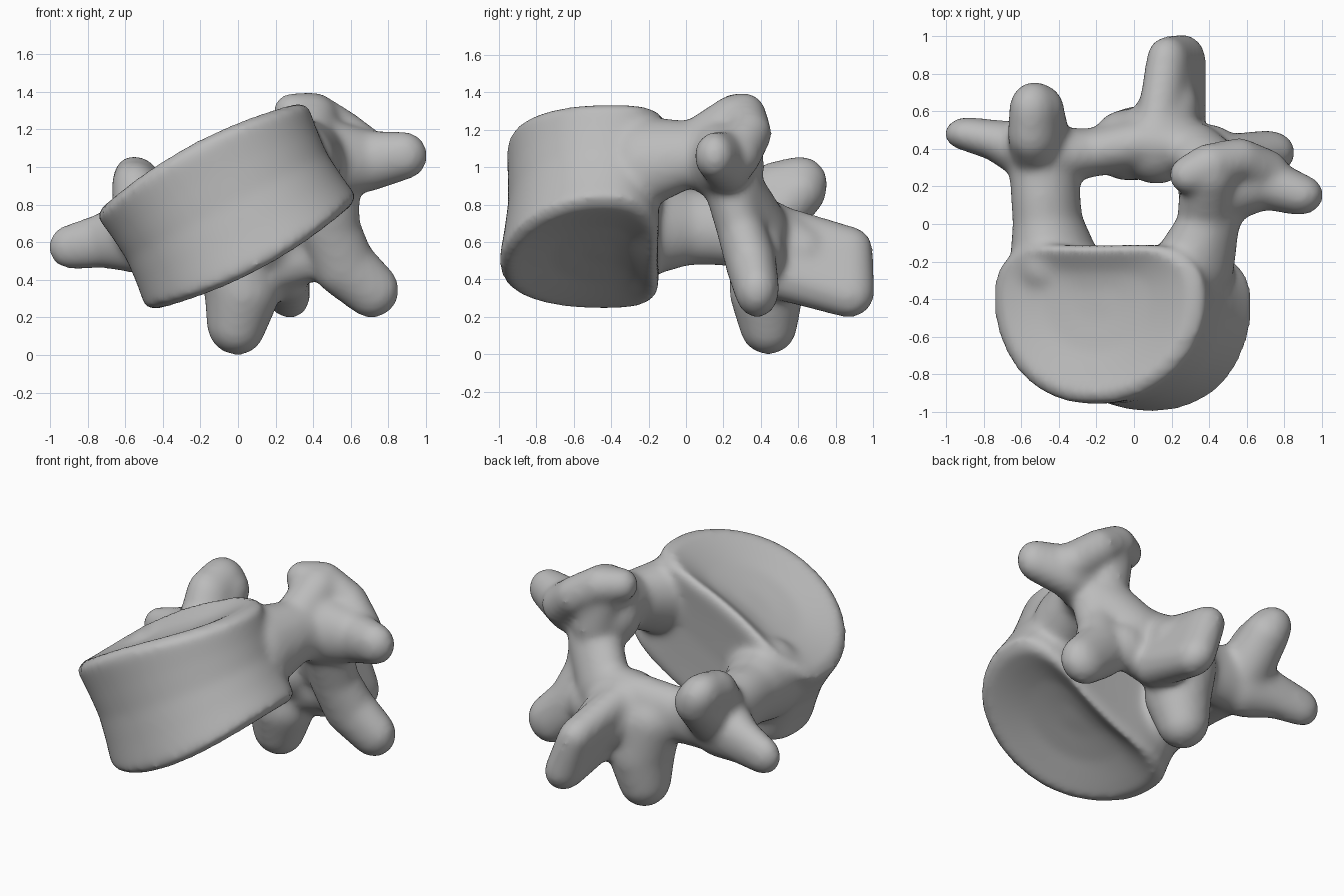
import bpy, bmesh
from math import radians, cos, sin, tau, copysign
from mathutils import Matrix, Vector

cube = bpy.data.objects.get("Cube")
if cube:
    bpy.data.objects.remove(cube, do_unlink=True)

# The bone leans sideways: its own left end is raised
TILT = Matrix.Rotation(radians(-28), 3, 'Y')
bone = bmesh.new()


def hull(balls, squash):
    """Wrap one convex skin around balls (x, y, z, radius), squashed along the tilted axes."""
    part = bmesh.new()
    for x, y, z, radius in balls:
        made = bmesh.ops.create_icosphere(part, subdivisions=3, radius=radius)
        for v in made["verts"]:
            v.co = Vector((x, y, z)) + TILT @ (v.co * Vector(squash))
    result = bmesh.ops.convex_hull(part, input=part.verts)
    loose = {g for g in result["geom_interior"] + result["geom_unused"]
             if isinstance(g, bmesh.types.BMVert)}
    bmesh.ops.delete(part, geom=list(loose), context='VERTS')
    add_to_bone(part)


def limb(*balls, squash=(1, 1, 1)):
    """Chain of hulls that runs from ball to ball."""
    for pair in zip(balls, balls[1:]):
        hull(pair, squash)


def add_to_bone(part):
    bmesh.ops.recalc_face_normals(part, faces=part.faces)
    mesh = bpy.data.meshes.new("part")
    part.to_mesh(mesh)
    part.free()
    bone.from_mesh(mesh)
    bpy.data.meshes.remove(mesh)


def body_ring(part, height, scale, segments=72):
    """Rounded front, squarer dented back; the rim dips towards both ends."""
    ring = []
    for i in range(segments):
        c, s = cos(tau * i / segments), sin(tau * i / segments)
        u = 0.635 * copysign(abs(c) ** (0.75 if s > 0 else 0.95), c)
        v = 0.34 * s ** 0.75 - 0.05 * s ** 8 if s > 0 else 0.56 * s
        dip = 1 - 0.22 * (u * scale / 0.635) ** 2
        local = Vector((u * scale, v * scale, height * dip))
        spot = Vector((-0.06, -0.42 + 0.06 * height, 0.79)) + TILT @ local
        ring.append(part.verts.new(spot))
    return ring


# Vertebral body: waisted drum with dished end plates
part = bmesh.new()
half = [(0.29, 0.2), (0.31, 0.5), (0.355, 0.75), (0.385, 0.9), (0.35, 1.0), (0.18, 0.97)]
profile = [(-h, s) for h, s in half] + [(0, 0.95)] + half[::-1]
rings = [body_ring(part, h, s) for h, s in profile]
for low, high in zip(rings, rings[1:]):
    for i in range(len(low)):
        j = (i + 1) % len(low)
        part.faces.new((low[i], low[j], high[j], high[i]))
part.faces.new(rings[0][::-1])
part.faces.new(rings[-1])
add_to_bone(part)

# Pedicles
limb((-0.42, -0.22, 0.68, 0.26), (-0.46, 0, 0.68, 0.2), (-0.47, 0.15, 0.68, 0.2),
     (-0.48, 0.36, 0.66, 0.2), squash=(0.9, 0.9, 1.05))
limb((0.32, -0.22, 1.03, 0.24), (0.4, 0, 1.07, 0.18), (0.46, 0.2, 1.04, 0.19),
     squash=(0.85, 0.9, 1.05))

# Laminae
limb((-0.46, 0.36, 0.66, 0.2), (-0.22, 0.38, 0.62, 0.16), (0.06, 0.43, 0.64, 0.18),
     (0.3, 0.41, 0.66, 0.17), (0.47, 0.27, 0.88, 0.17), squash=(1, 0.8, 1.1))
limb((0.03, 0.44, 0.46, 0.17), (0.4, 0.41, 0.54, 0.15), squash=(1, 0.8, 1))

# Transverse processes
limb((-0.52, 0.38, 0.64, 0.21), (-0.7, 0.44, 0.61, 0.15), (-0.89, 0.48, 0.575, 0.12),
     squash=(1, 0.75, 1))
limb((0.45, 0.18, 1.04, 0.22), (0.68, 0.22, 1.03, 0.165), (0.88, 0.155, 1.06, 0.13),
     squash=(1, 0.85, 1))

# Superior articular processes
limb((-0.5, 0.38, 0.7, 0.18), (-0.53, 0.48, 0.87, 0.16), (-0.53, 0.61, 0.91, 0.15),
     squash=(0.85, 1, 1.05))
limb((-0.5, 0.4, 0.68, 0.17), (-0.51, 0.61, 0.87, 0.14))
limb((0.38, 0.08, 1.12, 0.15), (0.4, 0.26, 1.25, 0.14), (0.46, 0.27, 1.0, 0.15))
limb((0.29, 0.26, 1.29, 0.105), (0.4, 0.31, 1.28, 0.12), (0.56, 0.34, 1.18, 0.12),
     (0.7, 0.27, 1.06, 0.13))

# Inferior articular processes
limb((-0.04, 0.42, 0.55, 0.2), (0.02, 0.43, 0.34, 0.21), (-0.01, 0.44, 0.16, 0.165),
     squash=(0.95, 0.95, 1))
limb((0.48, 0.22, 0.95, 0.17), (0.49, 0.29, 0.68, 0.16), (0.56, 0.35, 0.48, 0.17),
     (0.71, 0.38, 0.345, 0.15), squash=(1, 0.8, 1))

# Spinous process: tall blade
root = [(0.13, 0.5, 0.66, 0.14), (0.24, 0.52, 0.44, 0.16)]
tip = [(0.18, 0.87, 0.56, 0.13), (0.26, 0.87, 0.33, 0.14)]
hull(root + tip, (0.85, 1, 1))
limb((0.12, 0.42, 0.62, 0.21), (0.19, 0.62, 0.54, 0.16))

# Fuse all parts into one smooth bone
mesh = bpy.data.meshes.new("vertebra")
bone.to_mesh(mesh)
bone.free()
vertebra = bpy.data.objects.new("vertebra", mesh)
bpy.context.collection.objects.link(vertebra)
fuse = vertebra.modifiers.new("fuse", 'REMESH')
fuse.mode = 'VOXEL'
fuse.voxel_size = 0.02
fuse.use_smooth_shade = True
soften = vertebra.modifiers.new("soften", 'SMOOTH')
soften.factor = 0.5
soften.iterations = 18
for face in mesh.polygons:
    face.use_smooth = True

# Bone colour
grey = bpy.data.materials.new("bone grey")
grey.use_nodes = True
colour = (0.5, 0.5, 0.5, 1)
grey.diffuse_color = colour
grey.node_tree.nodes["Principled BSDF"].inputs["Base Color"].default_value = colour
mesh.materials.append(grey)
